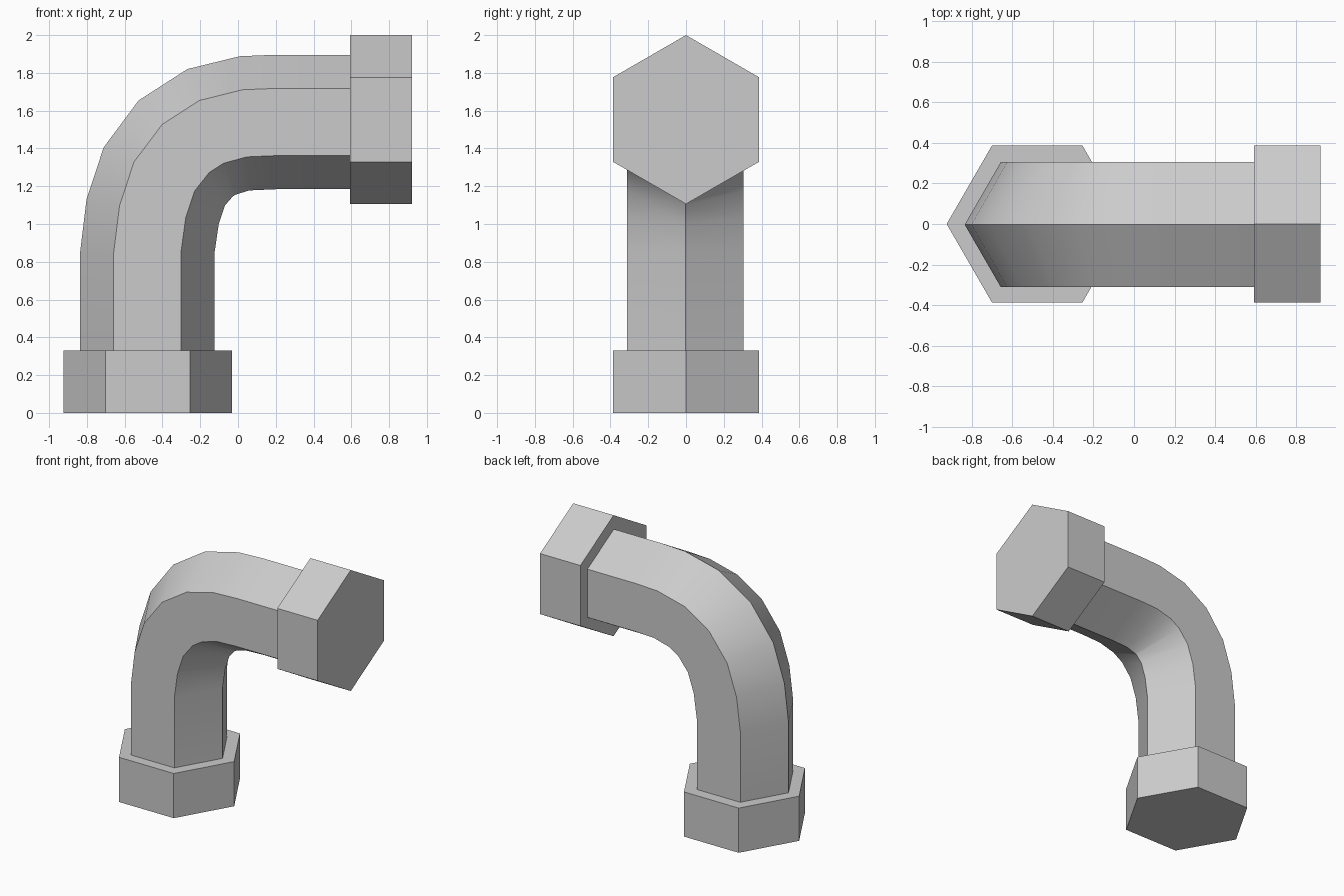
import bpy, bmesh
from math import sin, cos, radians, pi
from mathutils import Vector

if "Cube" in bpy.data.objects:
    bpy.data.objects.remove(bpy.data.objects["Cube"])


def hex_sweep(name, stations, radius, y=0.0):
    """Sweep a hexagon through (x, z, turn angle) stations in the xz plane."""
    bm = bmesh.new()
    rings = []
    for x, z, turn in stations:
        a = radians(turn)
        outward = Vector((-cos(a), 0, sin(a)))
        ring = []
        for i in range(6):
            t = i * pi / 3
            p = Vector((x, y, z)) + outward * radius * cos(t)
            p.y += radius * sin(t)
            ring.append(bm.verts.new(p))
        rings.append(ring)
    for a, b in zip(rings, rings[1:]):
        for i in range(6):
            j = (i + 1) % 6
            bm.faces.new((a[i], a[j], b[j], b[i]))
    bm.faces.new(rings[0])
    bm.faces.new(rings[-1])
    bmesh.ops.recalc_face_normals(bm, faces=bm.faces)
    mesh = bpy.data.meshes.new(name)
    bm.to_mesh(mesh)
    bm.free()
    obj = bpy.data.objects.new(name, mesh)
    bpy.context.collection.objects.link(obj)
    return obj


# Collars at the two ends
hex_sweep("base_collar", [(-0.478, 0, 0), (-0.478, 0.33, 0)], 0.447)
hex_sweep("end_collar", [(0.592, 1.553, 90), (0.922, 1.553, 90)], 0.447)

# Bent pipe, ends slightly buried in the collars
pipe = hex_sweep("pipe_elbow", [
    (-0.48, 0.32, 0), (-0.48, 0.85, 0),
    (-0.452, 1.065, 10.5), (-0.39, 1.252, 25.5), (-0.277, 1.40, 45.5),
    (-0.14, 1.488, 69), (0.035, 1.533, 86),
    (0.20, 1.54, 90), (0.60, 1.54, 90)], 0.356, -0.003)

# Smooth along the bend, crisp hexagon edges
bpy.ops.object.select_all(action='DESELECT')
pipe.select_set(True)
bpy.context.view_layer.objects.active = pipe
bpy.ops.object.shade_smooth_by_angle(angle=radians(30))
